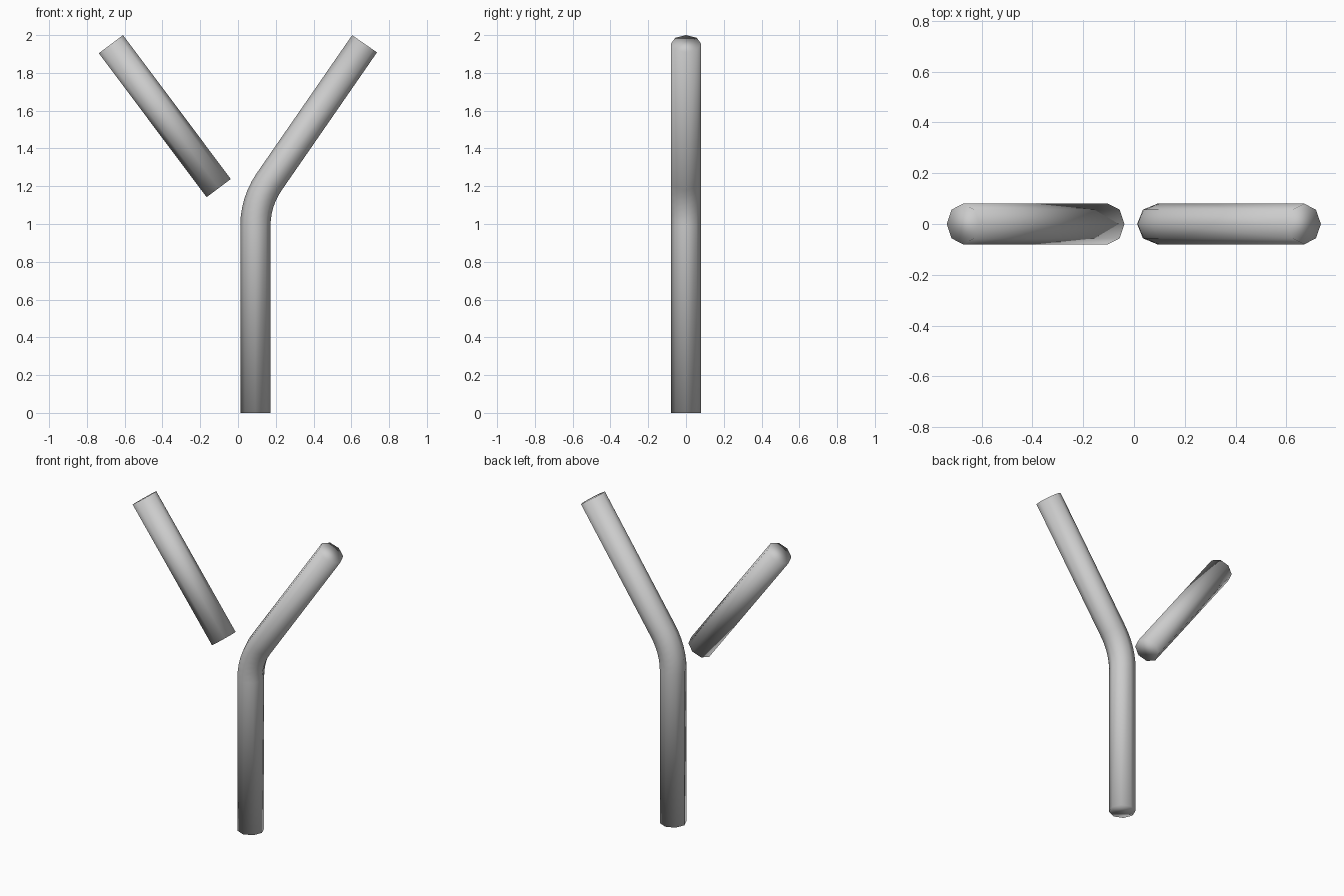
import bpy, bmesh, math
from mathutils import Vector

if "Cube" in bpy.data.objects:
    bpy.data.objects.remove(bpy.data.objects["Cube"])

RADIUS, SIDES = 0.08, 8


def tube(name, path):
    """Capped eight-sided tube swept along a path of (x, z) points."""
    pts = [Vector((x, 0, z)) for x, z in path]
    bm = bmesh.new()
    rings = []
    for i, p in enumerate(pts):
        # Average direction of the neighbouring segments, mitred at bends
        a = (p - pts[i - 1]).normalized() if i > 0 else None
        b = (pts[i + 1] - p).normalized() if i < len(pts) - 1 else None
        t = ((a or b) + (b or a)).normalized()
        side = Vector((t.z, 0, -t.x)) / t.dot(a or b)
        ring = []
        for k in range(SIDES):
            ang = 2 * math.pi * k / SIDES
            offset = side * math.cos(ang) + Vector((0, math.sin(ang), 0))
            ring.append(bm.verts.new(p + offset * RADIUS))
        rings.append(ring)
    for r0, r1 in zip(rings, rings[1:]):
        for k in range(SIDES):
            n = (k + 1) % SIDES
            bm.faces.new((r0[k], r0[n], r1[n], r1[k]))
    bm.faces.new(rings[0][::-1])
    bm.faces.new(rings[-1])
    bmesh.ops.recalc_face_normals(bm, faces=bm.faces[:])
    for f in bm.faces:
        f.smooth = True
    mesh = bpy.data.meshes.new(name)
    bm.to_mesh(mesh)
    bm.free()
    obj = bpy.data.objects.new(name, mesh)
    bpy.context.collection.objects.link(obj)
    return obj


# Bent stem: straight post, rounded bend, slanted arm
BEND, BEND_R, STEM_X, BEND_Z = math.radians(34.8), 0.41, 0.092, 0.99
stem = [(STEM_X, 0)]
for i in range(7):
    a = BEND * i / 6
    stem.append((STEM_X + BEND_R * (1 - math.cos(a)), BEND_Z + BEND_R * math.sin(a)))
stem.append((0.670, 1.954))
tube("bent_stem", stem)

# Detached straight arm on the left
tube("short_arm", [(-0.102, 1.19), (-0.673, 1.952)])
